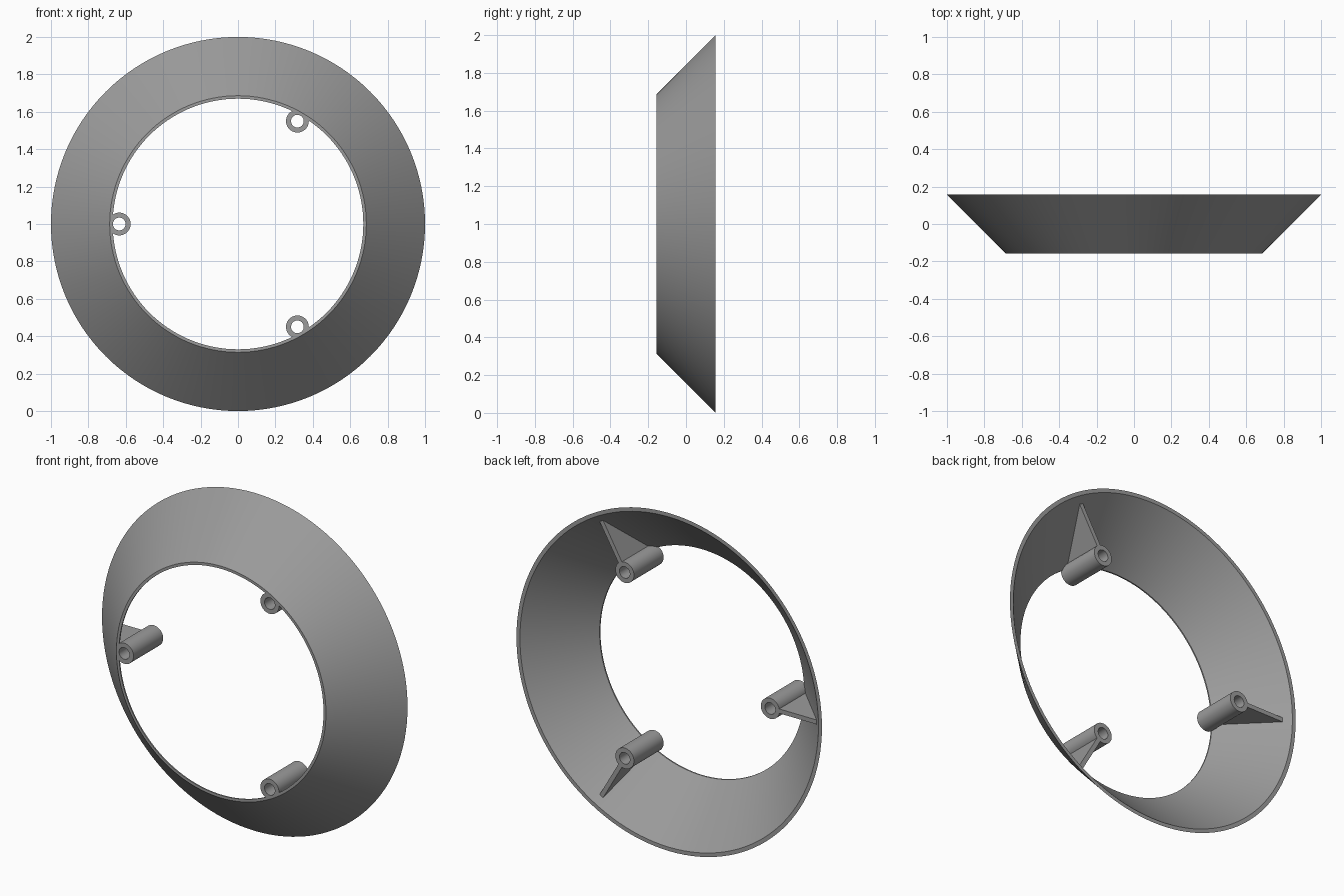
import bpy, bmesh, math
from mathutils import Matrix, Vector

if "Cube" in bpy.data.objects:
    bpy.data.objects.remove(bpy.data.objects["Cube"])

FRONT, BACK = -0.157, 0.157      # depth range of the ring
BOSS_R, BOSS_BACK = 0.635, 0.12  # boss circle radius and rear end

grey = bpy.data.materials.new("plain grey")
grey.diffuse_color = (0.33, 0.33, 0.33, 1)
grey.use_nodes = True
grey.node_tree.nodes["Principled BSDF"].inputs["Base Color"].default_value = grey.diffuse_color


def make_object(name, bm):
    bmesh.ops.remove_doubles(bm, verts=bm.verts, dist=1e-5)
    bmesh.ops.recalc_face_normals(bm, faces=bm.faces)
    mesh = bpy.data.meshes.new(name)
    bm.to_mesh(mesh)
    bm.free()
    mesh.materials.append(grey)
    ob = bpy.data.objects.new(name, mesh)
    bpy.context.collection.objects.link(ob)
    return ob


def lathe(name, profile, steps, centre=(0, 0, 1)):
    """Spin a closed (radius, y) profile around a front-to-back axis."""
    bm = bmesh.new()
    vs = [bm.verts.new((r, y, 0)) for r, y in profile]
    es = [bm.edges.new((vs[i], vs[(i + 1) % len(vs)])) for i in range(len(vs))]
    bmesh.ops.spin(bm, geom=vs + es, cent=(0, 0, 0), axis=(0, 1, 0),
                   angle=math.tau, steps=steps)
    bmesh.ops.translate(bm, verts=bm.verts, vec=centre)
    return make_object(name, bm)


def apply_trim(ob, cutter):
    mod = ob.modifiers.new("trim", 'BOOLEAN')
    mod.operation, mod.solver, mod.object = 'INTERSECT', 'EXACT', cutter


def smooth(ob):
    bpy.ops.object.select_all(action='DESELECT')
    ob.select_set(True)
    bpy.context.view_layer.objects.active = ob
    bpy.ops.object.shade_smooth_by_angle(angle=math.radians(30))


# Conical ring shell with a thin front lip
ring = lathe("conical_ring", [(1.0, BACK), (0.686, FRONT), (0.67, FRONT),
                              (0.67, FRONT + 0.008), (0.977, BACK)], 128)
smooth(ring)

# Hidden cone that keeps bosses and fins inside the shell wall
bm = bmesh.new()
bmesh.ops.create_cone(bm, cap_ends=True, segments=128, radius1=0.678,
                      radius2=0.992, depth=BACK - FRONT,
                      matrix=Matrix.Translation((0, 0, 1)) @ Matrix.Rotation(-math.pi / 2, 4, 'X'))
trim = make_object("trim_cone", bm)
trim.hide_render = True
trim.hide_set(True)

for i, deg in enumerate((60, 180, 300), 1):
    a = math.radians(deg)
    out = Vector((math.cos(a), 0, math.sin(a)))

    # Hollow screw boss
    boss = lathe(f"screw_boss_{i}", [(0.061, BOSS_BACK), (0.061, FRONT - 0.02),
                                     (0.034, FRONT - 0.02), (0.034, BOSS_BACK)],
                 40, Vector((0, 0, 1)) + out * BOSS_R)
    smooth(boss)
    apply_trim(boss, trim)

    # Triangular fin from the boss out to the sloped wall
    side = Vector((-math.sin(a), 0, math.cos(a))) * 0.013
    bm = bmesh.new()
    outline = [(0.685, BOSS_BACK), (0.95, BOSS_BACK), (0.685, FRONT + 0.012)]
    rows = [[bm.verts.new(Vector((0, y, 1)) + out * r + side * s) for r, y in outline]
            for s in (-1, 1)]
    bm.faces.new(rows[0])
    bm.faces.new(rows[1])
    for k in range(3):
        n = (k + 1) % 3
        bm.faces.new((rows[0][k], rows[0][n], rows[1][n], rows[1][k]))
    make_object(f"support_fin_{i}", bm)
